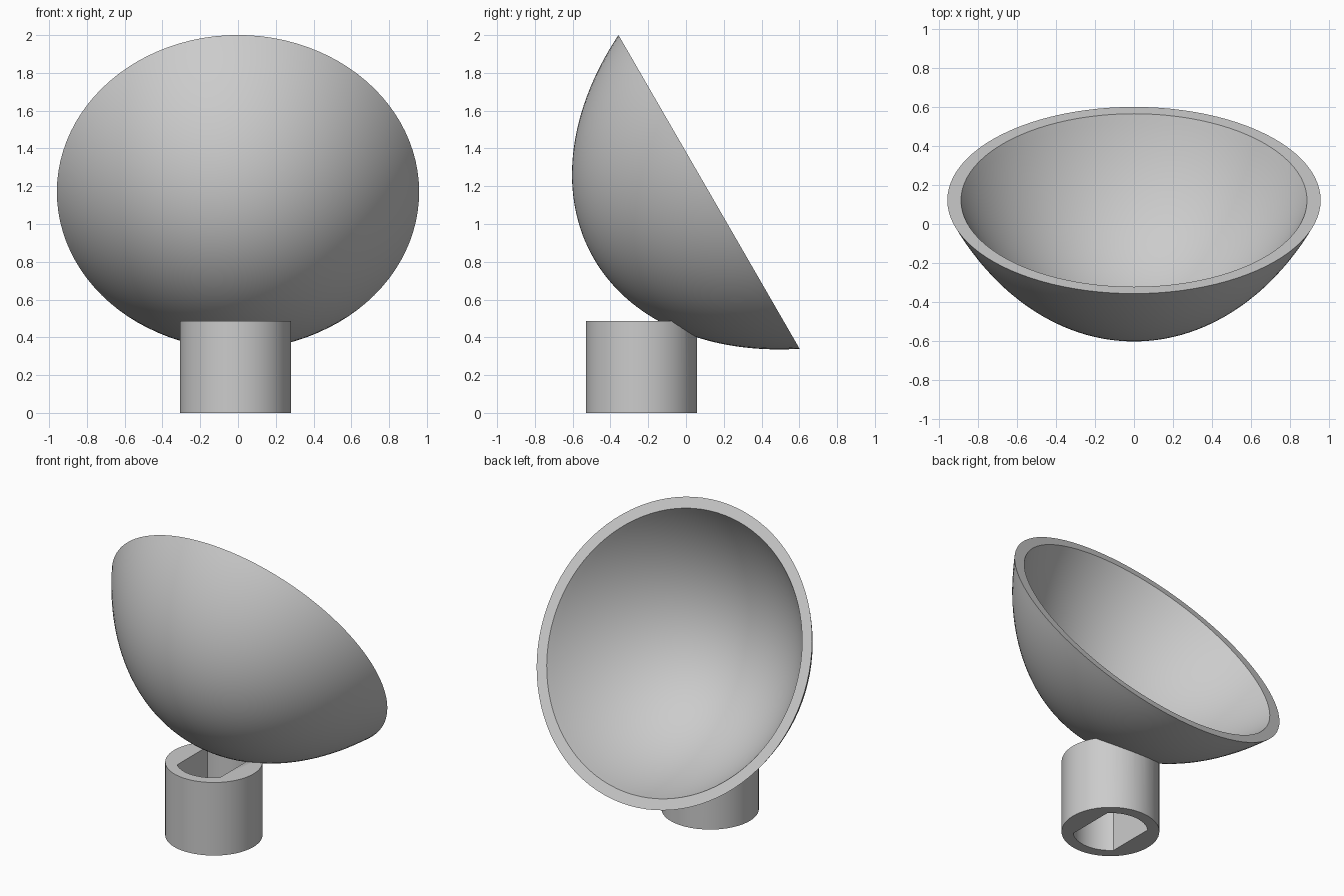
import bpy, bmesh
from math import radians, sqrt, sin, cos, tau, pi, asin
from mathutils import Matrix

cube = bpy.data.objects.get("Cube")
if cube:
    bpy.data.objects.remove(cube, do_unlink=True)

grey = bpy.data.materials.new("plain_grey")
grey.use_nodes = True
grey.diffuse_color = (0.6, 0.6, 0.6, 1)
grey.node_tree.nodes["Principled BSDF"].inputs["Base Color"].default_value = (0.6, 0.6, 0.6, 1)

RIM_RADIUS, DEPTH, WALL = 0.959, 0.705, 0.07
TILT = Matrix.Translation((0, 0.122, 1.17)) @ Matrix.Rotation(radians(-60), 4, "X")


def finish(name, bm, matrix=Matrix()):
    bmesh.ops.remove_doubles(bm, verts=bm.verts, dist=1e-5)
    bmesh.ops.recalc_face_normals(bm, faces=bm.faces)
    bm.transform(matrix)
    mesh = bpy.data.meshes.new(name)
    bm.to_mesh(mesh)
    bm.free()
    mesh.materials.append(grey)
    obj = bpy.data.objects.new(name, mesh)
    bpy.context.collection.objects.link(obj)
    return obj


def bowl_curve(radius, depth, steps=32):
    """Half profile from the bottom of the bowl out to its rim, between a sphere and a paraboloid."""
    k = 0.5
    r0 = (radius ** 2 + k * depth ** 2) / (2 * depth)
    heights = [depth * (i / steps) ** 2 for i in range(steps + 1)]
    return [(sqrt(max(0, 2 * r0 * u - k * u * u)), u - depth) for u in heights]


def lathe(name, profile, matrix):
    bm = bmesh.new()
    verts = [bm.verts.new((r, 0, z)) for r, z in profile]
    edges = [bm.edges.new(pair) for pair in zip(verts, verts[1:])]
    bmesh.ops.spin(bm, geom=verts + edges, cent=(0, 0, 0), axis=(0, 0, 1),
                   angle=tau, steps=96, use_merge=True)
    return finish(name, bm, matrix)


def prism(name, outline, bottom, top, x, y):
    bm = bmesh.new()
    face = bm.faces.new([bm.verts.new((px, py, bottom)) for px, py in outline])
    new = bmesh.ops.extrude_face_region(bm, geom=[face])["geom"]
    bmesh.ops.translate(bm, vec=(0, 0, top - bottom),
                        verts=[v for v in new if isinstance(v, bmesh.types.BMVert)])
    return finish(name, bm, Matrix.Translation((x, y, 0)))


def arc(radius, start, end, steps):
    return [(radius * cos(start + (end - start) * i / steps),
             radius * sin(start + (end - start) * i / steps)) for i in range(steps + 1)]


def activate(obj):
    bpy.ops.object.select_all(action="DESELECT")
    obj.select_set(True)
    bpy.context.view_layer.objects.active = obj


def cut(target, cutter):
    cutter.hide_render = True
    mod = target.modifiers.new("cut", "BOOLEAN")
    mod.operation, mod.solver, mod.object = "DIFFERENCE", "EXACT", cutter
    activate(target)
    bpy.ops.object.modifier_apply(modifier=mod.name)
    bpy.data.objects.remove(cutter, do_unlink=True)


# Tilted thick-walled bowl with a flat rim
outer = bowl_curve(RIM_RADIUS, DEPTH)
inner = bowl_curve(RIM_RADIUS - WALL, DEPTH - WALL)
dish = lathe("dish", outer + inner[::-1], TILT)

# Round socket under the bowl
PX, PY = -0.013, -0.236
socket = prism("socket", arc(0.294, 0, tau, 64)[:-1], 0, 0.487, PX, PY)

# Through hole: two arcs joined by two flats
half = asin(0.158 / 0.225)
hole = arc(0.225, pi / 2 - half, pi / 2 + half, 16)
hole += [(-x, -y) for x, y in hole]
cut(socket, prism("hole_cutter", hole, -0.2, 0.8, PX, PY))

# Keep the socket from poking through the bowl wall
middle = bowl_curve(RIM_RADIUS - WALL / 2, DEPTH - WALL / 2)
cut(socket, lathe("bowl_cutter", middle + [(0, 0)], TILT))

for part in (dish, socket):
    activate(part)
    bpy.ops.object.shade_smooth_by_angle(angle=radians(30))
